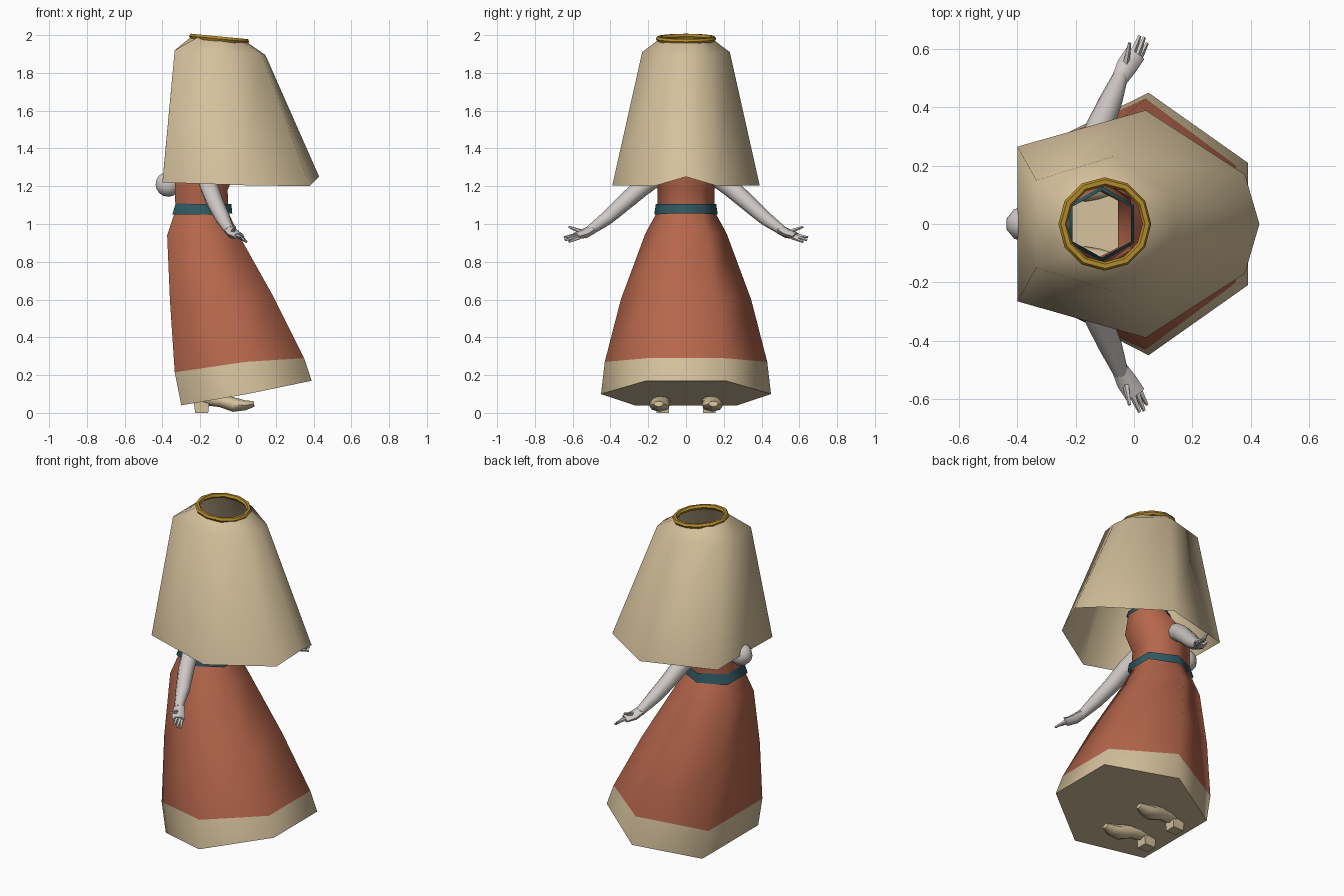
import bpy, bmesh, math
from mathutils import Vector

if "Cube" in bpy.data.objects:
    bpy.data.objects.remove(bpy.data.objects["Cube"])


def material(name, rgb):
    m = bpy.data.materials.new(name)
    m.diffuse_color = (*rgb, 1)
    m.use_nodes = True
    m.node_tree.nodes["Principled BSDF"].inputs["Base Color"].default_value = m.diffuse_color
    return m


CREAM = material("cream_cloth", (0.66, 0.53, 0.33))
RUST = material("rust_cloth", (0.47, 0.135, 0.072))
TEAL = material("teal_trim", (0.028, 0.1, 0.12))
GREY = material("pale_grey", (0.62, 0.58, 0.56))
GOLD = material("gold_metal", (0.46, 0.26, 0.025))


def loft(name, rings, mats, cap_start=False, cap_end=False, band=None, angle=75):
    """Skin a list of closed rings; faces of the first 'band' rows use mats[1]."""
    bm = bmesh.new()
    rows = [[bm.verts.new(p) for p in ring] for ring in rings]
    n = len(rows[0])
    for r in range(len(rows) - 1):
        for i in range(n):
            j = (i + 1) % n
            f = bm.faces.new((rows[r][i], rows[r][j], rows[r + 1][j], rows[r + 1][i]))
            f.material_index = 1 if band and r < band else 0
    if cap_start:
        f = bm.faces.new(rows[0][::-1])
        f.material_index = 1 if band else 0
    if cap_end:
        bm.faces.new(rows[-1])
    bmesh.ops.recalc_face_normals(bm, faces=bm.faces)
    me = bpy.data.meshes.new(name)
    bm.to_mesh(me)
    bm.free()
    for m in mats:
        me.materials.append(m)
    ob = bpy.data.objects.new(name, me)
    bpy.context.collection.objects.link(ob)
    smooth(ob, angle)
    return ob


def smooth(ob, angle):
    bpy.ops.object.select_all(action='DESELECT')
    ob.select_set(True)
    bpy.context.view_layer.objects.active = ob
    bpy.ops.object.shade_smooth_by_angle(angle=math.radians(angle))


def mirrored(half):
    """Half outline, front to back on +y, completed on -y."""
    return half + [(x, -y, z) for x, y, z in reversed(half) if y > 0]


def hexring(front, side, back):
    return mirrored([front, side, back])


def tube(name, path, mat, side=1, n=8):
    """Round tube; each path entry is x, y, z, width, thickness."""
    pts = [Vector((p[0], p[1] * side, p[2])) for p in path]
    rings = []
    for i, p in enumerate(pts):
        d = (pts[min(i + 1, len(pts) - 1)] - pts[max(i - 1, 0)]).normalized()
        u = d.cross(Vector((0, 0, 1))).normalized()
        v = u.cross(d)
        rings.append([p + u * math.cos(a) * path[i][3] + v * math.sin(a) * path[i][4]
                      for a in (2 * math.pi * k / n for k in range(n))])
    return loft(name, rings, [mat], True, True, angle=60)


# Skirt with a cream hem and closed underside
loft("skirt", [
    hexring((0.39, 0.21, 0.17), (0.05, 0.45, 0.10), (-0.30, 0.27, 0.04)),
    hexring((0.35, 0.20, 0.29), (0.04, 0.43, 0.27), (-0.335, 0.26, 0.215)),
    hexring((0.185, 0.16, 0.62), (-0.06, 0.345, 0.60), (-0.36, 0.20, 0.59)),
    hexring((0.0, 0.11, 0.95), (-0.18, 0.215, 0.95), (-0.375, 0.12, 0.94)),
    hexring((-0.05, 0.08, 1.06), (-0.19, 0.155, 1.06), (-0.335, 0.09, 1.06)),
], [RUST, CREAM], cap_start=True, band=1)

# Bodice
loft("bodice", [
    hexring((-0.05, 0.08, 1.06), (-0.19, 0.15, 1.06), (-0.33, 0.085, 1.06)),
    hexring((-0.055, 0.08, 1.18), (-0.19, 0.15, 1.18), (-0.335, 0.085, 1.18)),
    hexring((-0.01, 0.09, 1.28), (-0.17, 0.18, 1.28), (-0.33, 0.09, 1.28)),
    hexring((-0.01, 0.06, 1.40), (-0.11, 0.115, 1.40), (-0.21, 0.06, 1.40)),
], [RUST])

# Belt and collar
loft("belt", [
    hexring((-0.03, 0.09, 1.055), (-0.19, 0.168, 1.05), (-0.348, 0.10, 1.05)),
    hexring((-0.035, 0.085, 1.105), (-0.19, 0.16, 1.105), (-0.33, 0.092, 1.11)),
], [TEAL])
loft("collar", [
    hexring((0.0, 0.065, 1.385), (-0.11, 0.13, 1.385), (-0.225, 0.065, 1.385)),
    hexring((-0.01, 0.06, 1.42), (-0.11, 0.115, 1.42), (-0.21, 0.06, 1.42)),
], [TEAL])

# Veil, open at both ends, with a raised front edge
loft("veil", [
    mirrored([(0.43, 0, 1.25), (0.38, 0.17, 1.20), (0.04, 0.39, 1.205),
              (-0.40, 0.265, 1.22), (-0.40, 0, 1.225)]),
    mirrored([(0.145, 0, 1.895), (0.125, 0.10, 1.90), (-0.07, 0.232, 1.91),
              (-0.335, 0.15, 1.92), (-0.335, 0, 1.92)]),
    mirrored([(0.042, 0, 1.966), (0.01, 0.09, 1.969), (-0.10, 0.142, 1.978),
              (-0.21, 0.10, 1.99), (-0.245, 0, 1.993)]),
], [CREAM])

# Gold ring around the opening
bpy.ops.mesh.primitive_torus_add(location=(-0.10, 0, 1.98), rotation=(0, math.radians(5.5), 0),
                                 major_segments=12, minor_segments=6,
                                 major_radius=0.145, minor_radius=0.015)
ring = bpy.context.object
ring.name = "crown_ring"
ring.data.materials.append(GOLD)
smooth(ring, 35)

# Rounded knot at the back
bpy.ops.mesh.primitive_uv_sphere_add(segments=10, ring_count=8, location=(-0.37, 0, 1.21))
knot = bpy.context.object
knot.name = "back_knot"
knot.scale = (0.07, 0.062, 0.066)
knot.data.materials.append(GREY)
smooth(knot, 60)

for side, label in ((1, "left"), (-1, "right")):
    # Arm
    tube(label + "_arm", [
        (-0.18, 0.13, 1.27, 0.045, 0.05), (-0.15, 0.24, 1.19, 0.05, 0.05),
        (-0.12, 0.33, 1.11, 0.046, 0.045), (-0.08, 0.42, 1.03, 0.04, 0.038),
        (-0.045, 0.51, 0.965, 0.026, 0.026)], GREY, side)
    # Hand
    tube(label + "_palm", [
        (-0.05, 0.495, 0.972, 0.028, 0.026), (-0.025, 0.54, 0.948, 0.036, 0.026),
        (0.005, 0.585, 0.935, 0.036, 0.018)], GREY, side, 6)
    # Fingers and thumb
    tips = [(0.045, 0.62, 0.905), (0.035, 0.64, 0.915), (0.02, 0.645, 0.93), (-0.015, 0.62, 0.985)]
    roots = [(0.015, 0.565, 0.93), (0.008, 0.575, 0.935), (-0.008, 0.58, 0.94), (-0.03, 0.54, 0.955)]
    for k, (a, b) in enumerate(zip(roots, tips)):
        tube(f"{label}_finger_{k + 1}", [(*a, 0.013, 0.013), (*b, 0.006, 0.006)], GREY, side, 5)
    # Shoe sole and upper, with block heel
    tube(label + "_shoe", [
        (-0.235, 0.12, 0.075, 0.03, 0.03), (-0.17, 0.122, 0.08, 0.045, 0.04),
        (-0.09, 0.13, 0.065, 0.04, 0.035), (-0.02, 0.14, 0.043, 0.058, 0.038),
        (0.04, 0.145, 0.04, 0.05, 0.026), (0.085, 0.145, 0.048, 0.025, 0.015)], CREAM, side)
    loft(label + "_heel", [
        [(x, y * side, z) for x, y in ((-0.235 + t, 0.09), (-0.15 - t, 0.09),
                                       (-0.15 - t, 0.155), (-0.235 + t, 0.155))]
        for z, t in ((0.0, 0.008), (0.07, 0.0))], [CREAM], True, True, angle=30)
